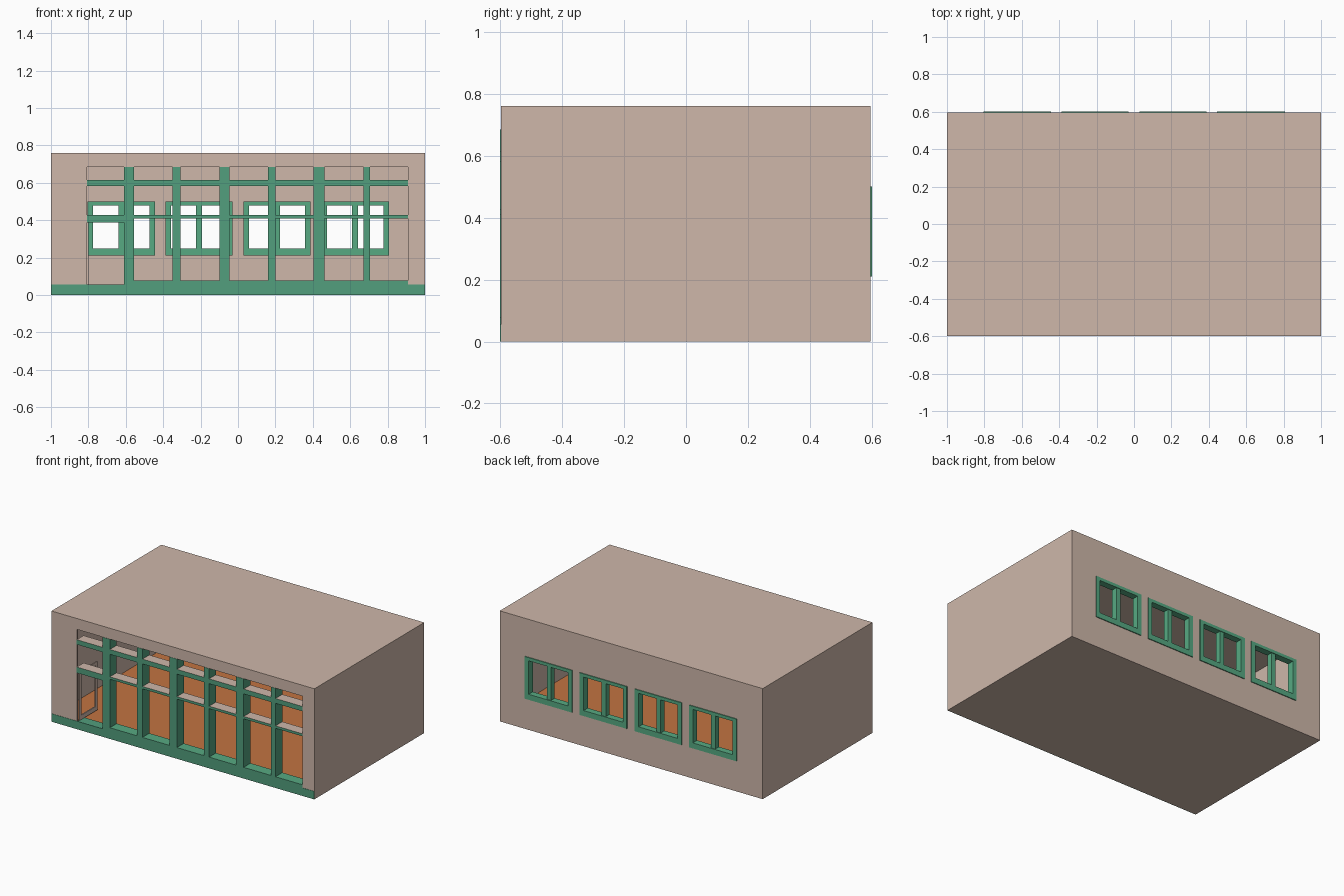
import bpy, bmesh
from mathutils import Vector

if "Cube" in bpy.data.objects:
    bpy.data.objects.remove(bpy.data.objects["Cube"])


def material(name, rgb):
    m = bpy.data.materials.new(name)
    m.diffuse_color = (*rgb, 1)
    m.use_nodes = True
    m.node_tree.nodes["Principled BSDF"].inputs["Base Color"].default_value = m.diffuse_color
    return m


BEIGE = material("beige wall", (0.62, 0.475, 0.40))
GREEN = material("green frame", (0.084, 0.342, 0.205))
LIGHT_GREEN = material("window green", (0.095, 0.40, 0.225))
ORANGE = material("orange floor", (0.546, 0.174, 0.053))


def finish(name, bm, mats):
    me = bpy.data.meshes.new(name)
    bmesh.ops.recalc_face_normals(bm, faces=bm.faces)
    bm.to_mesh(me)
    bm.free()
    ob = bpy.data.objects.new(name, me)
    bpy.context.collection.objects.link(ob)
    for m in mats:
        me.materials.append(m)
    return ob


def add_box(bm, x, y, z):
    """Box from (min, max) pairs."""
    verts = bmesh.ops.create_cube(bm, size=1)["verts"]
    size = Vector((x[1] - x[0], y[1] - y[0], z[1] - z[0]))
    mid = Vector((sum(x), sum(y), sum(z))) / 2
    for v in verts:
        v.co = v.co * size + mid


def box(name, x, y, z, mats, top_index=0):
    bm = bmesh.new()
    add_box(bm, x, y, z)
    bm.normal_update()
    for f in bm.faces:
        if f.normal.z > 0.9:
            f.material_index = top_index
    return finish(name, bm, mats)


def frame(name, x, y, z, left, right, bottom, top, mat):
    """Rectangular frame in the xz plane with given border widths."""
    bm = bmesh.new()
    add_box(bm, (x[0], x[0] + left), y, z)
    add_box(bm, (x[1] - right, x[1]), y, z)
    inner = (x[0] + left, x[1] - right)
    add_box(bm, inner, y, (z[0], z[0] + bottom))
    add_box(bm, inner, y, (z[1] - top, z[1]))
    return finish(name, bm, [mat])


def wall(name, y, back, holes):
    """Flat xz wall with rectangular holes (x0, x1, z0, z1), given thickness."""
    xs = sorted({-1, 1, *(h[0] for h in holes), *(h[1] for h in holes)})
    zs = sorted({0, TOP, *(h[2] for h in holes), *(h[3] for h in holes)})
    bm = bmesh.new()
    for x0, x1 in zip(xs, xs[1:]):
        for z0, z1 in zip(zs, zs[1:]):
            cx, cz = (x0 + x1) / 2, (z0 + z1) / 2
            if any(h[0] < cx < h[1] and h[2] < cz < h[3] for h in holes):
                continue
            bm.faces.new([bm.verts.new((a, y, b)) for a, b in
                          ((x0, z0), (x1, z0), (x1, z1), (x0, z1))])
    bmesh.ops.remove_doubles(bm, verts=bm.verts, dist=1e-5)
    ext = bmesh.ops.extrude_face_region(bm, geom=bm.faces[:], use_keep_orig=True)
    for v in ext["geom"]:
        if isinstance(v, bmesh.types.BMVert):
            v.co.y = back
    return finish(name, bm, [BEIGE])


TOP, T = 0.76, 0.01
FRONT, BACK = -0.6, 0.595
L, R = -0.807, 0.91                  # shopfront opening
WINDOWS = [(-0.805, -0.443), (-0.388, -0.03), (0.03, 0.388), (0.445, 0.807)]

# shell
wall("front_wall", FRONT + 0.002, FRONT + 0.002 + T, [(L, R, 0.045, 0.685)])
wall("back_wall", BACK, BACK - T, [(a, b, 0.21, 0.50) for a, b in WINDOWS])
depth = (FRONT + 0.002, BACK)
box("left_wall", (-1, -1 + T), depth, (0, TOP), [BEIGE])
box("right_wall", (1 - T, 1), depth, (0, TOP), [BEIGE])
box("roof", (-1, 1), depth, (TOP - T, TOP), [BEIGE])
box("base_slab", (-1, 1), depth, (0, T), [BEIGE])
box("floor", (-1 + T, 1 - T), (FRONT + 0.012, BACK - T), (T, 0.045), [ORANGE])

# shopfront: plinth, sill, posts and rails
D = (FRONT, FRONT + 0.075)
box("plinth", (-1, 1), (FRONT, FRONT + 0.003), (0, 0.055), [GREEN])
box("sill", (-0.56, R), D, (0.04, 0.077), [GREEN, LIGHT_GREEN], 1)
box("door_threshold", (L, -0.6), D, (0.04, 0.053), [GREEN])
posts = [(-0.61, -0.555), (-0.35, -0.307), (-0.10, -0.045),
         (0.16, 0.20), (0.405, 0.463), (0.67, 0.705)]
for i, p in enumerate(posts):
    box(f"post_{i + 1}", p, D, (0.05, 0.685), [GREEN])
edges = [L] + [v for p in posts for v in p] + [R]
for i in range(0, len(edges), 2):
    bay = (edges[i], edges[i + 1])
    n = i // 2 + 1
    box(f"upper_rail_{n}", bay, D, (0.582, 0.615), [GREEN, BEIGE], 1)
    low = 0.387 if i == 0 else 0.410
    box(f"middle_rail_{n}", bay, D, (low, 0.427), [GREEN, BEIGE], 1)

# open door leaf, swung inwards: built flat, then turned about its hinge
door = frame("open_door", (0, 0.195), (-0.008, 0), (0.053, 0.387),
             0.02, 0.02, 0.03, 0.02, BEIGE)
door.rotation_euler.z = 1.5708
door.location = (L, FRONT + 0.02, 0)

# rear windows
for i, (a, b) in enumerate(WINDOWS):
    frame(f"window_frame_{i + 1}", (a, b), (BACK - 0.04, 0.601), (0.21, 0.50),
          0.03, 0.03, 0.038, 0.022, LIGHT_GREEN)
    mid = (a + b) / 2
    box(f"window_mullion_{i + 1}", (mid - 0.016, mid + 0.016),
        (BACK - 0.04, 0.596), (0.248, 0.478), [LIGHT_GREEN])
